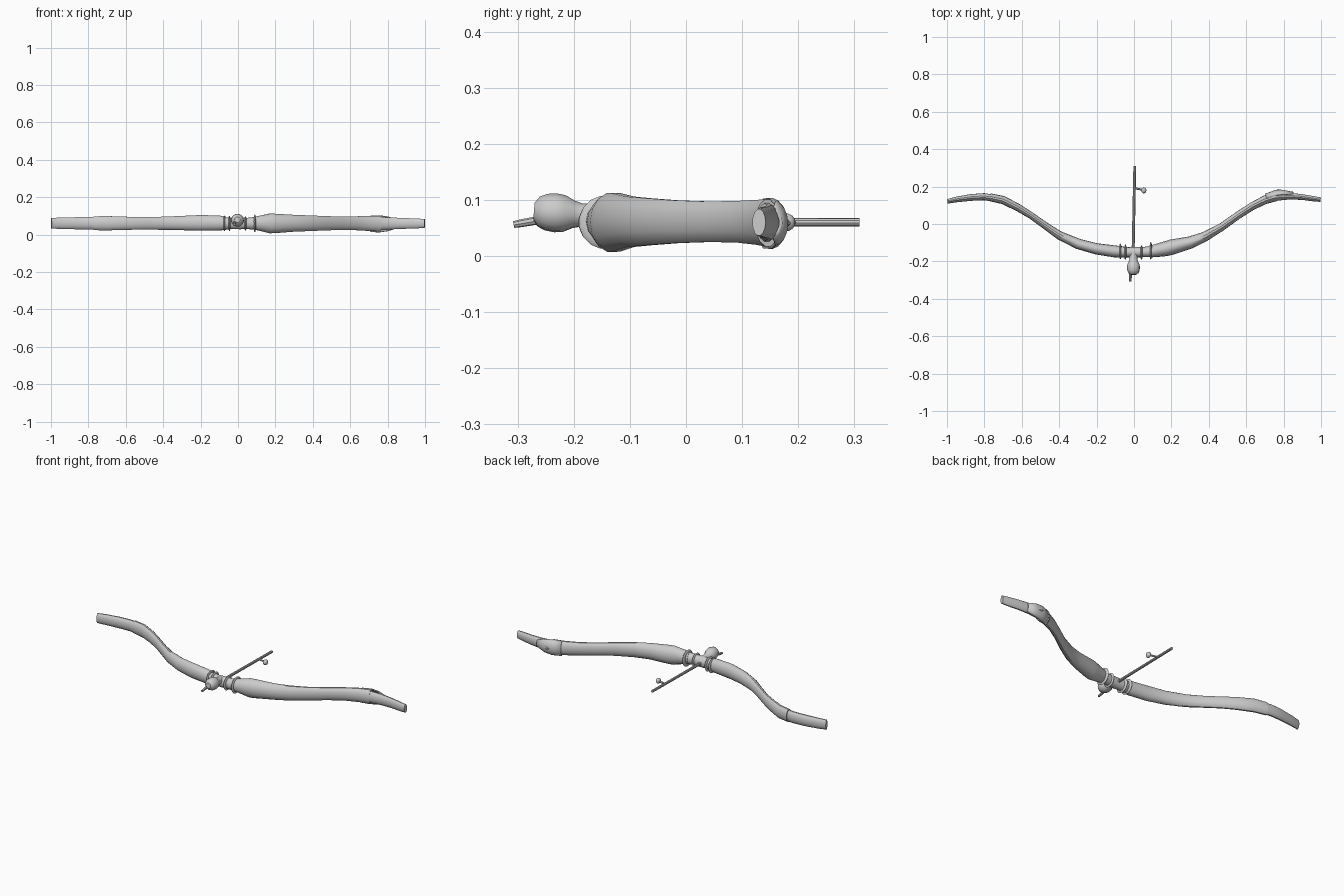
import bpy, bmesh, math
from mathutils import Vector

Z = Vector((0, 0, 1))


def skin(name, rings, closed=True, caps=True, thickness=0):
    """Skin a list of point rings into one object."""
    bm = bmesh.new()
    loops = [[bm.verts.new(p) for p in r] for r in rings]
    n = len(loops[0])
    for a, b in zip(loops, loops[1:]):
        for i in range(n if closed else n - 1):
            j = (i + 1) % n
            bm.faces.new((a[i], a[j], b[j], b[i]))
    if caps:
        bm.faces.new(loops[0])
        bm.faces.new(loops[-1])
    bmesh.ops.recalc_face_normals(bm, faces=bm.faces)
    me = bpy.data.meshes.new(name)
    bm.to_mesh(me)
    bm.free()
    ob = bpy.data.objects.new(name, me)
    bpy.context.collection.objects.link(ob)
    if thickness:
        m = ob.modifiers.new("thickness", "SOLIDIFY")
        m.thickness = thickness
        m.offset = 0
    bpy.ops.object.select_all(action="DESELECT")
    ob.select_set(True)
    bpy.context.view_layer.objects.active = ob
    bpy.ops.object.shade_smooth_by_angle(angle=math.radians(35))
    return ob


def limb(name, stations, a0=0, a1=360, sides=14, **kw):
    """Loft ellipses along x; station = x, y, z, thickness radius, height radius."""
    rings = []
    full = a1 - a0 == 360
    for k, (x, y, z, ry, rz) in enumerate(stations):
        p, q = stations[max(k - 1, 0)], stations[min(k + 1, len(stations) - 1)]
        t = Vector((q[0] - p[0], q[1] - p[1], 0)).normalized()
        n = Z.cross(t)
        ring = []
        for i in range(sides):
            a = math.radians(a0 + (a1 - a0) * i / (sides if full else sides - 1))
            ring.append(Vector((x, y, z)) + n * ry * math.cos(a) + Z * rz * math.sin(a))
        rings.append(ring)
    return skin(name, rings, closed=full, caps=full, **kw)


def turned(name, start, end, profile, sides=12):
    """Lathe a (fraction along, radius) profile between two points."""
    s, e = Vector(start), Vector(end)
    d = e - s
    u = d.cross(Vector((0.13, 0.2, 1))).normalized()
    v = d.cross(u).normalized()
    rings = [[s + d * f + (u * math.cos(2 * math.pi * i / sides)
                           + v * math.sin(2 * math.pi * i / sides)) * r
              for i in range(sides)] for f, r in profile]
    return skin(name, rings)


# wooden limbs
limb("left_limb", [
    (-.77, .143, .061, .021, .038), (-.70, .128, .061, .022, .039), (-.62, .088, .061, .020, .037),
    (-.55, .045, .060, .018, .034), (-.47, -.012, .060, .019, .034), (-.40, -.060, .061, .023, .036),
    (-.30, -.106, .062, .028, .039), (-.20, -.133, .063, .030, .043), (-.10, -.147, .062, .032, .041),
    (-.065, -.149, .061, .030, .036)])
limb("right_limb", [
    (.08, -.148, .061, .031, .034), (.12, -.142, .061, .035, .042), (.17, -.132, .060, .040, .054),
    (.20, -.124, .060, .041, .053), (.30, -.099, .061, .033, .046), (.38, -.067, .061, .026, .043),
    (.47, -.015, .061, .021, .039), (.55, .042, .061, .020, .037), (.63, .094, .061, .021, .038),
    (.70, .129, .060, .023, .041), (.76, .147, .059, .025, .043)])

# slimmer tips coming out of the limb sleeves
limb("left_tip", [
    (-.998, .121, .061, .012, .029), (-.95, .131, .061, .015, .031), (-.87, .142, .061, .018, .033),
    (-.80, .146, .061, .019, .034), (-.70, .130, .061, .018, .033)])
limb("right_tip", [
    (.68, .120, .060, .019, .034), (.76, .144, .060, .020, .035), (.83, .149, .060, .018, .032),
    (.90, .144, .060, .015, .029), (.96, .135, .060, .014, .027), (.998, .130, .060, .012, .024)])

# split sleeve flap behind the right tip
limb("sleeve_flap", [
    (.71, .134, .058, .026, .042), (.76, .150, .058, .029, .043), (.80, .156, .058, .023, .037),
    (.85, .152, .059, .017, .022)], -85, 85, 9, thickness=.006)
turned("sleeve_splinter", (.80, .166, .058), (.765, .184, .058), [(0, .014), (.6, .009), (1, .003)], 6)

# grip core and binding rings
limb("grip", [
    (-.08, -.149, .061, .030, .034), (-.03, -.151, .060, .027, .031), (.01, -.151, .060, .028, .032),
    (.05, -.150, .060, .027, .031), (.10, -.147, .060, .031, .035)])
for x, y, r in [(-.073, -.146, .043), (-.046, -.150, .042), (.040, -.152, .040), (.090, -.143, .048)]:
    turned("binding_ring", (x - .005, y, .060), (x + .005, y, .060),
           [(0, r - .012), (.2, r - .003), (.5, r), (.8, r - .003), (1, r - .012)], 16)

# arrow-like rod with a small side peg
turned("rod", (-.005, -.16, .060), (.004, .309, .060), [(0, .008), (1, .0075)], 10)
turned("peg", (0, .192, .060), (.045, .183, .060), [(0, .006), (1, .005)], 8)
ball = [(.5 - .5 * math.cos(math.pi * k / 8), max(.001, .016 * math.sin(math.pi * k / 8))) for k in range(9)]
turned("peg_ball", (.040, .180, .060), (.066, .178, .060), ball)

# front pommel and its thin spike
turned("pommel", (-.003, -.150, .070), (-.003, -.271, .080),
       [(0, .022), (.3, .021), (.42, .025), (.55, .033), (.68, .035), (.82, .033), (.93, .027), (1, .015)], 12)
turned("pommel_spike", (-.017, -.245, .067), (-.020, -.307, .056), [(0, .008), (.8, .007), (1, .006)], 8)
